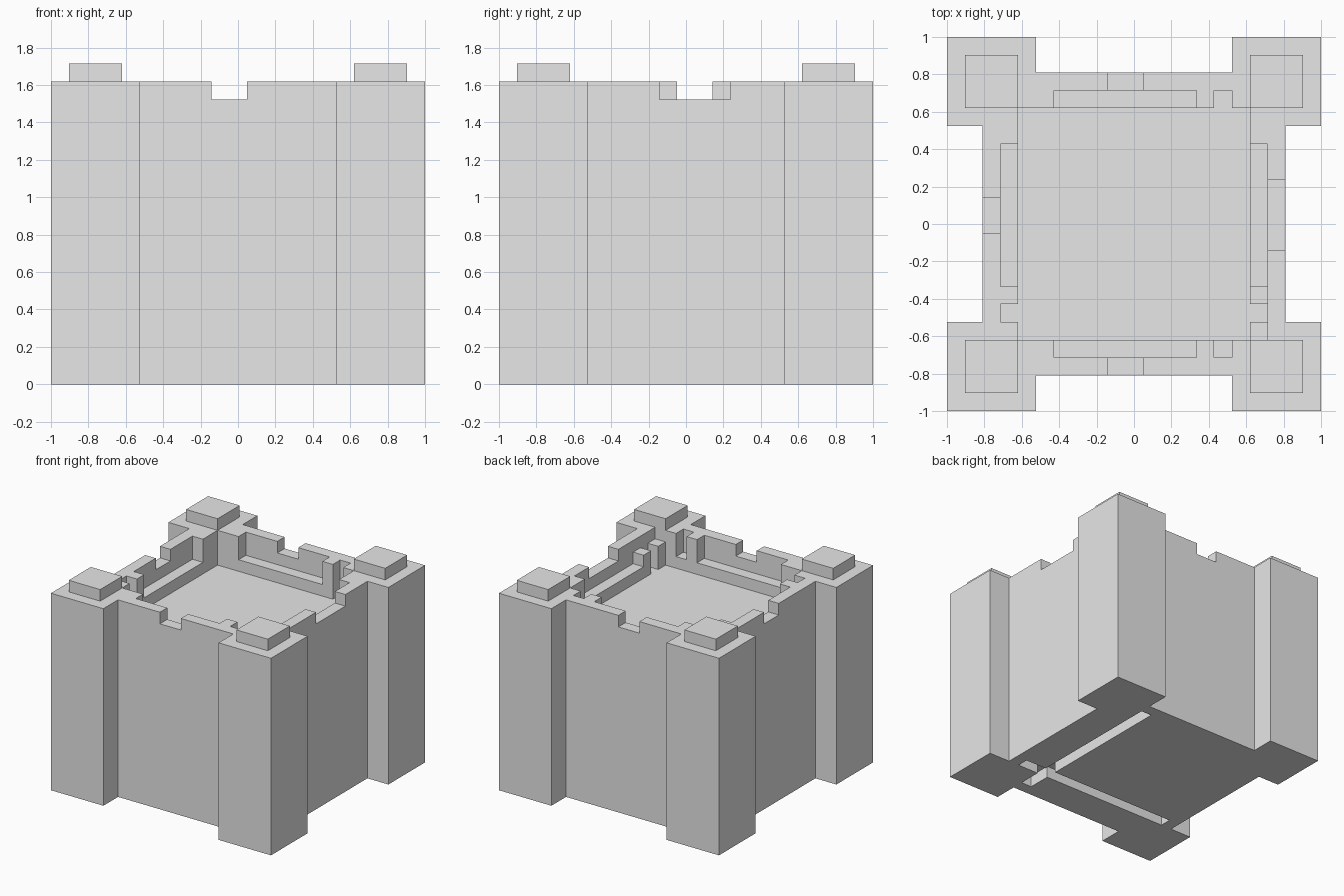
import bpy
import bmesh
from mathutils import Matrix, Vector

default_cube = bpy.data.objects.get("Cube")
if default_cube:
    bpy.data.objects.remove(default_cube, do_unlink=True)

UNIT = 2 / 21            # one building block; all sizes below are in blocks
TOWER_OUT, TOWER_IN = 10.5, 5.5
WALL_OUT, WALL_MID, WALL_IN = 8.5, 7.5, 6.5
WALL_TOP, NOTCH, LEDGE, FLOOR = 17, 16, 15, 14
ABOVE = WALL_TOP + 2

stone = bpy.data.materials.new("pale grey stone")
stone.use_nodes = True
stone.diffuse_color = (0.8, 0.8, 0.8, 1)
stone.node_tree.nodes["Principled BSDF"].inputs["Base Color"].default_value = stone.diffuse_color


def add_object(name, bm):
    """Scale a block-sized bmesh to model size and link it."""
    bmesh.ops.scale(bm, vec=(UNIT, UNIT, UNIT), verts=bm.verts)
    bmesh.ops.recalc_face_normals(bm, faces=bm.faces)
    mesh = bpy.data.meshes.new(name)
    bm.to_mesh(mesh)
    bm.free()
    mesh.materials.append(stone)
    obj = bpy.data.objects.new(name, mesh)
    bpy.context.collection.objects.link(obj)
    return obj


def box(name, x, y, z):
    """Box spanning the given (low, high) ranges."""
    bm = bmesh.new()
    bmesh.ops.create_cube(bm, size=1)
    for v in bm.verts:
        v.co = [span[0] if c < 0 else span[1] for c, span in zip(v.co, (x, y, z))]
    return add_object(name, bm)


def cut(target, name, x, y, z):
    """Carve a box out of the target."""
    cutter = box(name, x, y, z)
    cutter.hide_render = True
    modifier = target.modifiers.new(name, "BOOLEAN")
    modifier.operation = "DIFFERENCE"
    modifier.solver = "EXACT"
    modifier.object = cutter
    bpy.context.view_layer.objects.active = target
    bpy.ops.object.modifier_apply(modifier=name)
    bpy.data.objects.remove(cutter, do_unlink=True)


# Castle body: one corner outline turned four times, then extruded
corner = [(WALL_OUT, TOWER_IN), (TOWER_OUT, TOWER_IN), (TOWER_OUT, TOWER_OUT),
          (TOWER_IN, TOWER_OUT), (TOWER_IN, WALL_OUT)]
bm = bmesh.new()
outline = []
for turn in range(4):
    rotation = Matrix.Rotation(turn * 1.5707963, 3, "Z")
    outline += [bm.verts.new(rotation @ Vector((px, py, 0))) for px, py in corner]
base = bm.faces.new(outline)
raised = bmesh.ops.extrude_face_region(bm, geom=[base])["geom"]
bmesh.ops.translate(bm, vec=(0, 0, WALL_TOP),
                    verts=[g for g in raised if isinstance(g, bmesh.types.BMVert)])
castle = add_object("castle_body", bm)

inside = (-WALL_IN, WALL_IN)
middle = (-WALL_MID, WALL_MID)
beyond = (-WALL_OUT - 1, WALL_OUT + 1)
slot_x = (4.5, 5.5)
slot_y = (-5.5, -4.5)

# Courtyard and the ledges along its walls
cut(castle, "courtyard", inside, inside, (FLOOR, ABOVE))
cut(castle, "ledge_front_back", (-4.5, 3.5), middle, (LEDGE, ABOVE))
cut(castle, "ledge_sides", middle, (-3.5, 4.5), (LEDGE, ABOVE))

# Narrow upright slots in the inner walls
cut(castle, "slot_back", slot_x, (0, WALL_MID), (FLOOR, ABOVE))
cut(castle, "slot_front", slot_x, (-WALL_MID, 0), (LEDGE, ABOVE))
cut(castle, "slot_sides", middle, slot_y, (FLOOR, ABOVE))

# Lower posts by the slot on the +x wall
cut(castle, "low_posts", (0, WALL_MID), (-WALL_IN, -3.5), (NOTCH, ABOVE))

# Battlement notches
cut(castle, "notch_front_back", (-1.5, 0.5), beyond, (NOTCH, ABOVE))
cut(castle, "notch_right", (beyond[0], 0), (-0.5, 1.5), (NOTCH, ABOVE))
cut(castle, "notch_left", (0, beyond[1]), (-1.5, 2.5), (NOTCH, ABOVE))

# Crossing grooves under the base
cut(castle, "groove_lengthwise", slot_x, middle, (-1, 1))
cut(castle, "groove_crosswise", middle, slot_y, (-1, 1))

# Raised caps on the four towers
for side, sx in (("left", 1), ("right", -1)):
    for end, sy in (("front", -1), ("back", 1)):
        spans = [sorted((s * WALL_IN, s * (TOWER_OUT - 1))) for s in (sx, sy)]
        box(f"tower_cap_{end}_{side}", *spans, (WALL_TOP, WALL_TOP + 1))
